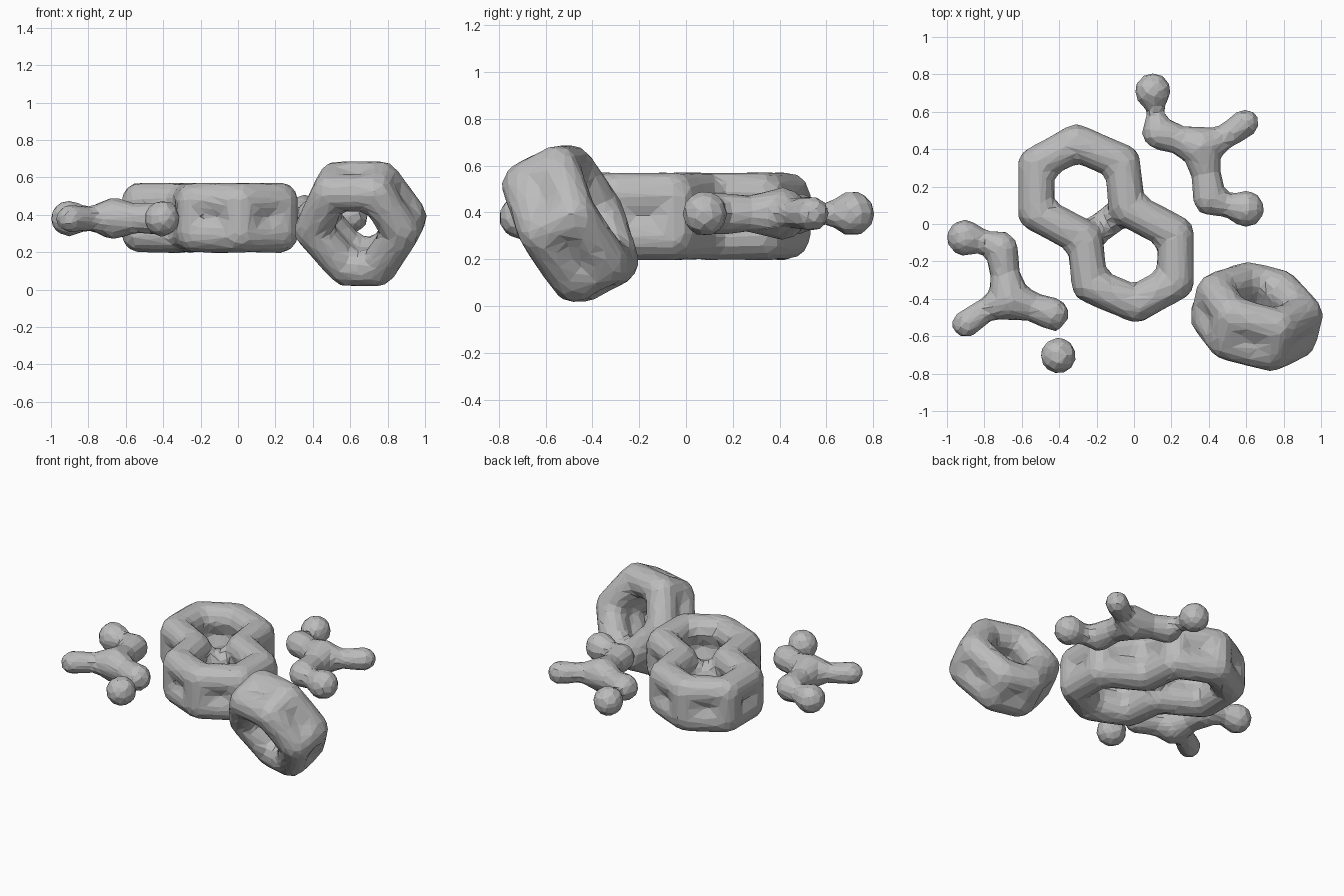
import bpy, bmesh, math
from mathutils import Vector, Matrix

cube = bpy.data.objects.get("Cube")
if cube:
    bpy.data.objects.remove(cube)

grey = bpy.data.materials.new("grey")
grey.use_nodes = True
grey.diffuse_color = (0.5, 0.5, 0.5, 1)
grey.node_tree.nodes["Principled BSDF"].inputs["Base Color"].default_value = (0.5, 0.5, 0.5, 1)

MID = 0.385                       # height of the flat layer
PIVOT = Vector((-0.15, 0.003, 0))  # centre of the half-turn symmetry


def half_turn(p):
    return Vector((2 * PIVOT.x - p[0], 2 * PIVOT.y - p[1], p[2]))


def ball(bm, p, r):
    bmesh.ops.create_icosphere(bm, subdivisions=2, radius=r, matrix=Matrix.Translation(p))


def limb(bm, a, b, ra, rb):
    """Round-ended tapered tube from a to b."""
    a, b = Vector(a), Vector(b)
    d = b - a
    turn = d.to_track_quat('Z', 'Y').to_matrix().to_4x4()
    bmesh.ops.create_cone(bm, cap_ends=True, segments=12, radius1=ra, radius2=rb,
                          depth=d.length, matrix=Matrix.Translation((a + b) / 2) @ turn)
    ball(bm, a, ra)
    ball(bm, b, rb)


def double_ring(bm, points, normal, gap, r):
    """Two stacked loops of tube, joined by a post at every corner."""
    off = normal * gap
    for a, b in zip(points, points[1:] + points[:1]):
        for s in (-1, 1):
            limb(bm, a + off * s, b + off * s, r, r)
        limb(bm, a - off, a + off, r, r)


def finish(name, bm, voxel=0.028, ratio=0.16):
    """Fuse the overlapping pieces into one faceted skin."""
    mesh = bpy.data.meshes.new(name)
    bm.to_mesh(mesh)
    bm.free()
    mesh.materials.append(grey)
    obj = bpy.data.objects.new(name, mesh)
    bpy.context.collection.objects.link(obj)
    fuse = obj.modifiers.new("fuse", 'REMESH')
    fuse.mode = 'VOXEL'
    fuse.voxel_size = voxel
    soften = obj.modifiers.new("soften", 'SMOOTH')
    soften.factor = 0.5
    soften.iterations = 3
    facet = obj.modifiers.new("facet", 'DECIMATE')
    facet.ratio = ratio
    return obj


# Fused pair of rings: the outer loop is one half plus its half-turn copy
half = [Vector((x, y, MID)) for x, y in
        ((-0.035, 0.085), (-0.065, 0.33), (-0.31, 0.435), (-0.523, 0.315), (-0.523, 0.06))]
outline = half + [half_turn(p) for p in half]
bm = bmesh.new()
double_ring(bm, outline, Vector((0, 0, 1)), 0.09, 0.1)
limb(bm, half[0], half_turn(half[0]), 0.08, 0.08)
finish("fused_rings", bm)

# Single tilted ring, narrower along its lower edge
normal = Vector((0.22, 0.85, 0.45)).normalized()
side = Vector((0, 0, 1)).cross(normal).normalized()
up = normal.cross(side)
centre = Vector((0.655, -0.49, 0.352))
corners = []
for i in range(6):
    t = math.radians(60 * i)
    taper = 0.68 if math.sin(t) < -0.1 else 0.95
    corners.append(centre + 0.26 * (side * math.cos(t) * taper + up * math.sin(t)))
bm = bmesh.new()
double_ring(bm, corners, normal, 0.08, 0.102)
finish("tilted_ring", bm)

# Branched pieces: joints as (x, y, radius), links between them
joints = {
    "end_ball": (0.10, 0.71, 0.1), "neck": (0.115, 0.6, 0.046),
    "elbow": (0.13, 0.488, 0.09), "bend": (0.24, 0.45, 0.08),
    "hub": (0.36, 0.41, 0.115), "arm": (0.48, 0.46, 0.065), "arm_tip": (0.595, 0.54, 0.076),
    "stem": (0.385, 0.27, 0.08), "knee": (0.405, 0.135, 0.092),
    "foot_neck": (0.5, 0.1, 0.065), "foot_ball": (0.6, 0.08, 0.1),
}
chains = (("neck", "elbow", "bend", "hub", "arm", "arm_tip"),
          ("hub", "stem", "knee", "foot_neck", "foot_ball"))


def branch(name, place, joined):
    bm = bmesh.new()
    spot = {k: place(Vector((x, y, MID + 0.01))) for k, (x, y, r) in joints.items()}
    links = [pair for c in chains for pair in zip(c, c[1:])]
    if joined:
        links.append(("end_ball", "neck"))
    else:
        links.remove(("neck", "elbow"))
    for a, b in links:
        limb(bm, spot[a], spot[b], joints[a][2], joints[b][2])
    ball(bm, spot["end_ball"], joints["end_ball"][2])
    finish(name, bm, 0.022, 0.16)


branch("back_branch", lambda p: p, True)
branch("front_branch", lambda p: half_turn(p) - Vector((0.005, 0, 0.015)), False)
